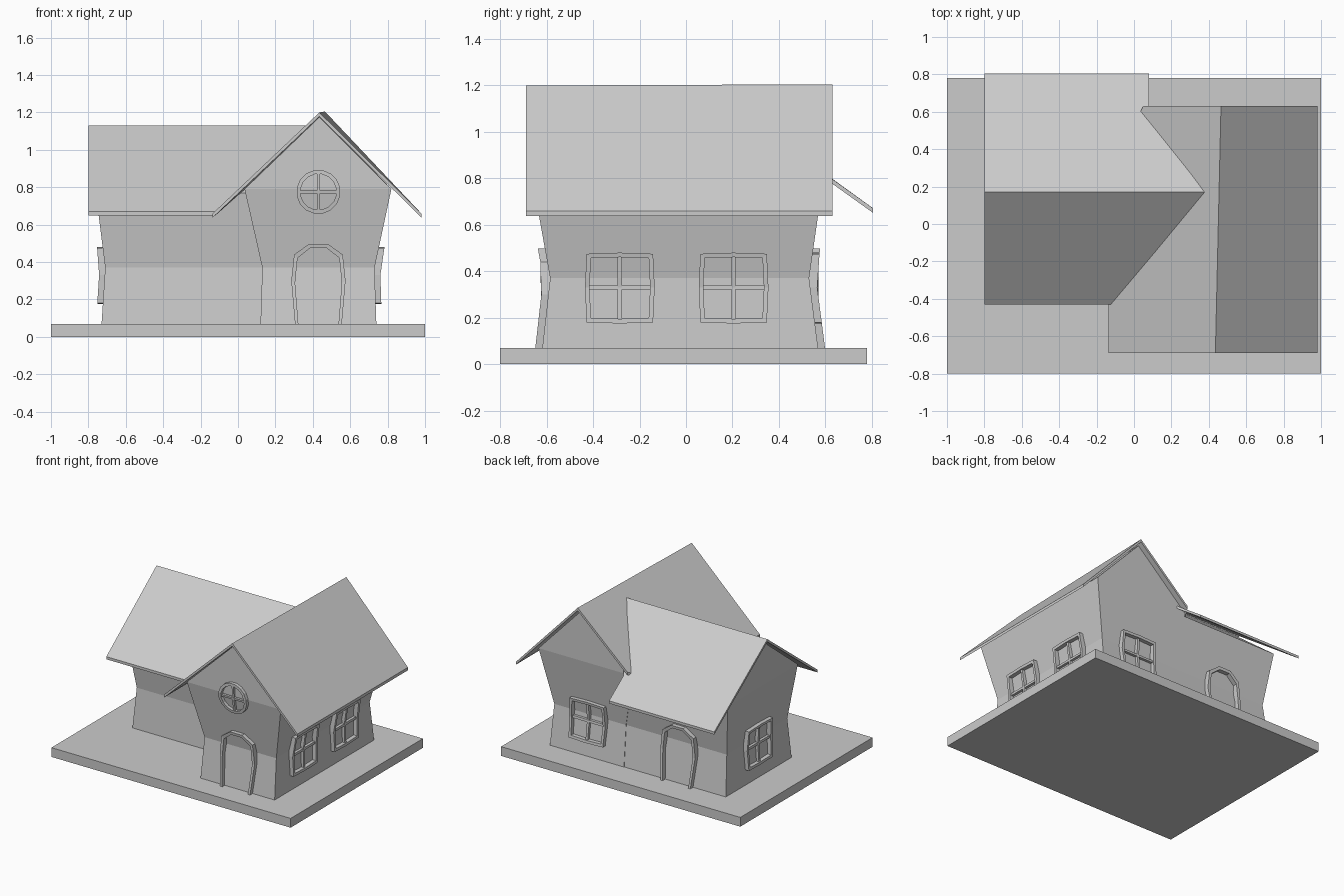
import bpy
import bmesh
import math
from mathutils import Vector

default = bpy.data.objects.get("Cube")
if default:
    bpy.data.objects.remove(default, do_unlink=True)

GREY = (0.6, 0.6, 0.6, 1.0)
mat = bpy.data.materials.new("plain grey")
mat.use_nodes = True
mat.diffuse_color = GREY
mat.node_tree.nodes["Principled BSDF"].inputs["Base Color"].default_value = GREY


def make(name, verts, faces):
    bm = bmesh.new()
    vs = [bm.verts.new(v) for v in verts]
    for f in faces:
        bm.faces.new([vs[i] for i in f])
    bmesh.ops.recalc_face_normals(bm, faces=bm.faces)
    mesh = bpy.data.meshes.new(name)
    bm.to_mesh(mesh)
    bm.free()
    mesh.materials.append(mat)
    obj = bpy.data.objects.new(name, mesh)
    bpy.context.collection.objects.link(obj)
    return obj


def slab(name, top, thickness):
    """Polygon extruded straight down."""
    n = len(top)
    verts = [Vector(p) for p in top]
    verts += [v - Vector((0, 0, thickness)) for v in verts]
    sides = [(i, (i + 1) % n, (i + 1) % n + n, i + n) for i in range(n)]
    make(name, verts, [tuple(range(n)), tuple(range(n, 2 * n))] + sides)


def house_body(name, rings, ridge, along_x):
    """Stacked rectangles (x0, x1, y0, y1, z) closed by a gable ridge."""
    verts, faces = [], []
    for x0, x1, y0, y1, z in rings:
        verts += [(x0, y0, z), (x1, y0, z), (x1, y1, z), (x0, y1, z)]
    for r in range(len(rings) - 1):
        for i in range(4):
            a, b = 4 * r + i, 4 * r + (i + 1) % 4
            faces.append((a, b, b + 4, a + 4))
    t = 4 * (len(rings) - 1)
    e, f = t + 4, t + 5
    verts += ridge
    faces.append((0, 1, 2, 3))
    if along_x:
        faces += [(t, t + 1, f, e), (t + 2, t + 3, e, f), (t + 3, t, e), (t + 1, t + 2, f)]
    else:
        faces += [(t + 3, t, e, f), (t + 1, t + 2, f, e), (t, t + 1, e), (t + 2, t + 3, f)]
    make(name, verts, faces)


class Wall:
    """Kinked wall: maps (sideways, height, depth) to a point in space."""

    def __init__(self, normal, levels):
        self.n = Vector(normal)
        self.t = Vector((0, 0, 1)).cross(self.n)
        self.levels = levels

    def point(self, u, z, depth):
        pts = self.levels
        for (z0, d0), (z1, d1) in zip(pts, pts[1:]):
            if z <= z1:
                break
        d = d0 + (d1 - d0) * (z - z0) / (z1 - z0)
        return self.t * u + self.n * (d + depth) + Vector((0, 0, z))


def ribbon(name, wall, u, outer, inner, depth, closed):
    """Raised band between two outlines on a wall."""
    n = len(outer)
    verts = []
    for (a, b), (c, d) in zip(outer, inner):
        verts += [wall.point(u + a, b, depth), wall.point(u + c, d, depth),
                  wall.point(u + c, d, -0.01), wall.point(u + a, b, -0.01)]
    faces = []
    for i in range(n if closed else n - 1):
        j = (i + 1) % n
        faces += [(4 * i + k, 4 * i + (k + 1) % 4, 4 * j + (k + 1) % 4, 4 * j + k)
                  for k in range(4)]
    if not closed:
        faces += [(0, 1, 2, 3), tuple(range(4 * n - 4, 4 * n))]
    make(name, verts, faces)


def scaled(points, cz, su, sz):
    return [(a * su, cz + (b - cz) * sz) for a, b in points]


def cross_bars(name, wall, u, cz, half, width, depth):
    heights = [cz - half, cz, cz + half]
    ribbon(name + "_upright_bar", wall, u, [(-width, h) for h in heights],
           [(width, h) for h in heights], depth, False)
    ribbon(name + "_cross_bar", wall, u, [(-half, cz - width), (half, cz - width)],
           [(-half, cz + width), (half, cz + width)], depth, False)


def window(name, wall, u):
    half = [(0, .175), (.143, .18), (.15, .33), (.143, .475), (0, .48)]
    outer = half + [(-a, b) for a, b in half[3:0:-1]]
    ribbon(name + "_frame", wall, u, outer, scaled(outer, .33, .87, .87), .03, True)
    cross_bars(name, wall, u, .33, .135, .009, .02)


def door(name, wall, u):
    left = [(-.125, .07), (-.145, .3), (-.13, .44), (-.05, .497)]
    outer = left + [(-a, b) for a, b in reversed(left)]
    ribbon(name + "_frame", wall, u, outer, scaled(outer, .07, .86, .95), .03, False)


# Ground plate
slab("ground_plate", [(-1, -.8, .07), (1, -.8, .07), (1, .78, .07), (-1, .78, .07)], .07)

# Walls, pinched at mid height
house_body("main_wing_walls",
           [(.12, .74, -.62, .57, .06), (.13, .73, -.585, .53, .37), (.035, .82, -.66, .59, .79)],
           [(.435, -.66, 1.175), (.455, .59, 1.175)], False)
house_body("side_wing_walls",
           [(-.73, .3, -.22, .567, .06), (-.71, .3, -.195, .527, .37), (-.76, .3, -.25, .587, .77)],
           [(-.765, .17, 1.1), (.3, .17, 1.1)], True)

# Roofs
front_ridge, back_ridge = (.435, -.69, 1.2), (.465, .63, 1.205)
slab("main_roof_right", [front_ridge, (.98, -.69, .66), (.98, .63, .66), back_ridge], .022)
slab("main_roof_left", [front_ridge, back_ridge, (.05, .63, .83), (-.135, .3, .66),
                        (-.135, -.69, .66)], .022)
slab("side_roof_front", [(-.8, .17, 1.13), (-.8, -.43, .67), (-.12, -.43, .67),
                         (.4, .17, 1.13)], .02)
slab("side_roof_back", [(-.8, .17, 1.13), (.4, .17, 1.13), (.08, .63, .797),
                        (.08, .805, .672), (-.8, .805, .672)], .02)

# Windows and doors
front = Wall((0, -1, 0), [(.06, .62), (.37, .585), (.79, .66), (1.2, .66)])
right = Wall((1, 0, 0), [(.06, .74), (.37, .73), (.79, .82)])
back = Wall((0, 1, 0), [(.06, .57), (.37, .53), (.79, .59)])
left = Wall((-1, 0, 0), [(.06, .73), (.37, .71), (.77, .76)])

window("side_window_front", right, -.285)
window("side_window_rear", right, .205)
window("back_window", back, -.43)
window("gable_window", left, -.18)
door("front_door", front, .43)
door("back_door", back, .33)

# Round gable window
circle = [(.118 * math.cos(a), .775 + .118 * math.sin(a))
          for a in (math.tau * (i + .5) / 16 for i in range(16))]
ribbon("round_window_frame", front, .43, circle, scaled(circle, .775, .82, .82), .025, True)
cross_bars("round_window", front, .43, .775, .1, .008, .018)
